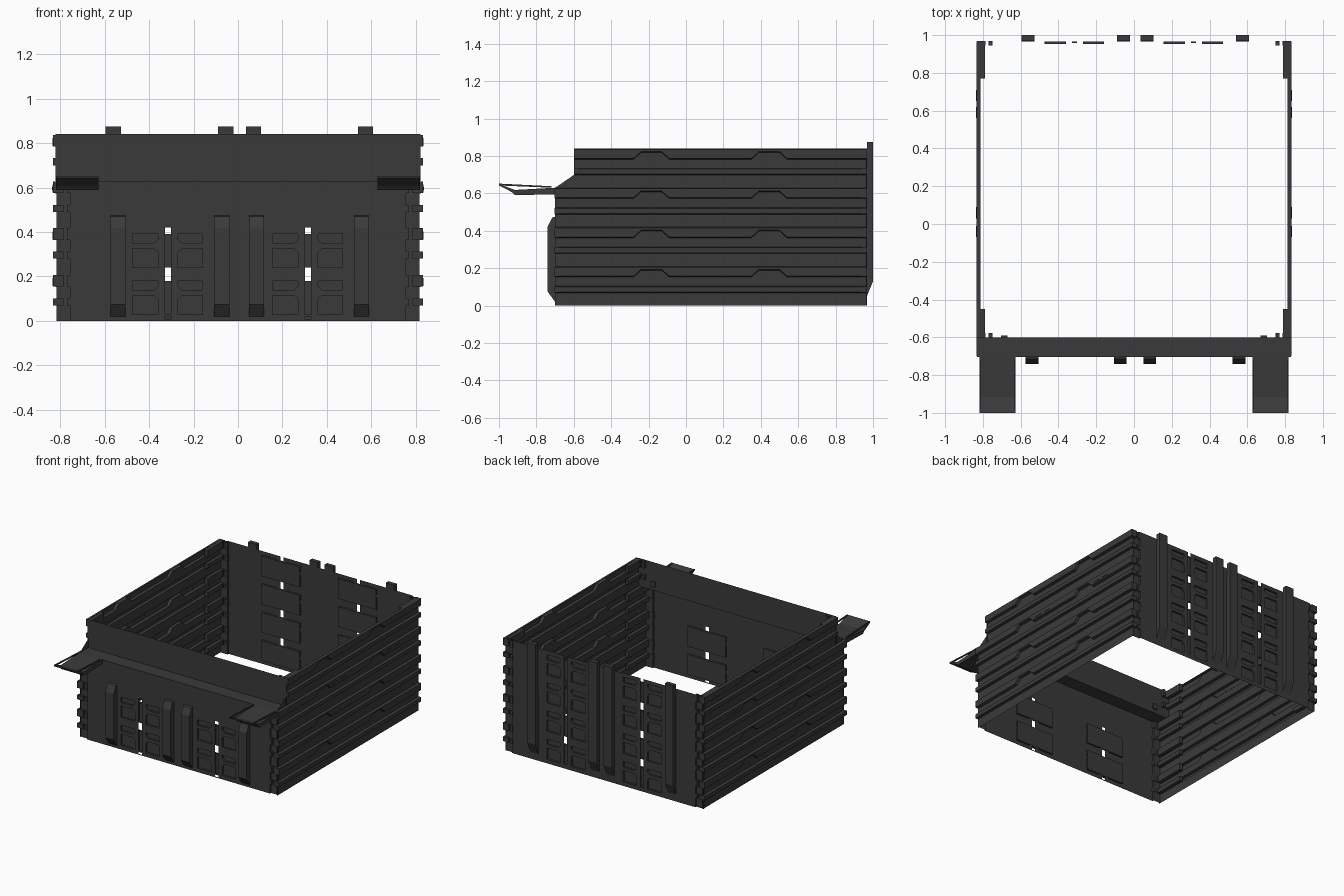
import bpy, bmesh

old = bpy.data.objects.get("Cube")
if old:
    bpy.data.objects.remove(old, do_unlink=True)

SHADE = (0.042, 0.042, 0.042, 1)
mat = bpy.data.materials.new("charcoal")
mat.use_nodes = True
mat.diffuse_color = SHADE
bsdf = mat.node_tree.nodes["Principled BSDF"]
bsdf.inputs["Base Color"].default_value = SHADE
bsdf.inputs["Roughness"].default_value = 0.8

TIER = 0.21      # height of one storey of the stacked pattern
TOP = 0.84
STEP = 0.63      # height of the front ledge


def finish(bm, name):
    bmesh.ops.remove_doubles(bm, verts=bm.verts, dist=0.0001)
    bmesh.ops.recalc_face_normals(bm, faces=bm.faces)
    mesh = bpy.data.meshes.new(name)
    bm.to_mesh(mesh)
    bm.free()
    mesh.materials.append(mat)
    obj = bpy.data.objects.new(name, mesh)
    bpy.context.collection.objects.link(obj)
    return obj


def poly(bm, pts):
    return bm.faces.new([bm.verts.new(p) for p in pts])


def add_box(bm, xs, ys, zs):
    face = poly(bm, [(xs[i], ys[j], zs[0]) for i, j in ((0, 0), (1, 0), (1, 1), (0, 1))])
    ext = bmesh.ops.extrude_face_region(bm, geom=[face], use_keep_orig=True)
    for v in ext["geom"]:
        if isinstance(v, bmesh.types.BMVert):
            v.co.z = zs[1]


def add_prism(bm, profile, x0, x1):
    """Extrude a (y, z) profile from x0 to x1."""
    poly(bm, [(x0, y, z) for y, z in profile])
    poly(bm, [(x1, y, z) for y, z in profile])
    for (ya, za), (yb, zb) in zip(profile, profile[1:] + profile[:1]):
        poly(bm, [(x0, ya, za), (x1, ya, za), (x1, yb, zb), (x0, yb, zb)])


def pocket(bm, y, depth, x0, x1, z0, z1, cut=0.0, inner=0, low=True, floor=True):
    """Recess in a wall sheet with an optional cut corner."""
    pts = [(x0, z0), (x1, z0), (x1, z1), (x0, z1)]
    if cut:
        i = (1 if inner > 0 else 0) if low else (2 if inner > 0 else 3)
        c, p, n = pts[i], pts[i - 1], pts[(i + 1) % 4]

        def toward(a, b):
            return tuple(u + max(-cut, min(cut, w - u)) for u, w in zip(a, b))
        a, b = toward(c, p), toward(c, n)
        poly(bm, [(q[0], y, q[1]) for q in (a, c, b)])
        pts[i:i + 1] = [a, b]
    for a, b in zip(pts, pts[1:] + pts[:1]):
        poly(bm, [(a[0], y, a[1]), (b[0], y, b[1]), (b[0], y + depth, b[1]), (a[0], y + depth, a[1])])
    if floor:
        poly(bm, [(q[0], y + depth, q[1]) for q in pts])


def panel_wall(name, y, inward, tiers, ztop, slot_top):
    """Thin wall with recessed panels, slots and through holes."""
    bm = bmesh.new()
    pockets, slots, holes = [], [], []
    for c in (-0.315, 0.315):
        for k in range(tiers):
            b = k * TIER
            for lo, hi, low in ((0.03, 0.115, False), (0.14, 0.18, True)):
                pockets.append((c - 0.16, c - 0.045, b + lo, b + hi, 1, low))
                pockets.append((c + 0.045, c + 0.155, b + lo, b + hi, -1, low))
            slots.append((c - 0.013, c + 0.013, b + 0.03, b + 0.18))
            holes.append((c - 0.013, c + 0.013, b + 0.18, min(b + 0.24, slot_top)))
            # backing sheet behind each pair of panels
            poly(bm, [(x, y + inward * 0.014, z) for x, z in (
                (c - 0.16, b + 0.03), (c + 0.155, b + 0.03), (c + 0.155, b + 0.18), (c - 0.16, b + 0.18))])
        if tiers == 2:
            holes.append((c - 0.013, c + 0.013, 0.006, 0.02))
    gaps = [r[:4] for r in pockets] + slots + holes
    xs = sorted({round(v, 4) for r in gaps for v in r[:2]} | {-0.755, 0.755})
    zs = sorted({round(v, 4) for r in gaps for v in r[2:]} | {0, ztop})
    for x0, x1 in zip(xs, xs[1:]):
        for z0, z1 in zip(zs, zs[1:]):
            cx, cz = (x0 + x1) / 2, (z0 + z1) / 2
            if not any(a < cx < b and c < cz < d for a, b, c, d in gaps):
                poly(bm, [(x0, y, z0), (x1, y, z0), (x1, y, z1), (x0, y, z1)])
    for x0, x1, z0, z1, inner, low in pockets:
        pocket(bm, y, inward * 0.014, x0, x1, z0, z1, 0.018, inner, low, False)
    for r in slots:
        pocket(bm, y, inward * 0.008, *r)
    # recessed corner strips
    for s in (-1, 1):
        yr = y + inward * 0.012
        poly(bm, [(s * 0.755, y, 0), (s * 0.755, yr, 0), (s * 0.755, yr, ztop), (s * 0.755, y, ztop)])
        poly(bm, [(s * 0.755, yr, 0), (s * 0.815, yr, 0), (s * 0.815, yr, ztop), (s * 0.755, yr, ztop)])
    return finish(bm, name)


panel_wall("front_wall", -0.70, 1, 2, STEP, 0.42)
panel_wall("back_wall", 0.967, -1, 4, TOP, TOP)

# Ledge and upper front wall
bm = bmesh.new()
for (ya, za), (yb, zb) in (((-0.705, STEP), (-0.60, STEP)), ((-0.60, STEP), (-0.60, TOP))):
    poly(bm, [(-0.82, ya, za), (0.82, ya, za), (0.82, yb, zb), (-0.82, yb, zb)])
finish(bm, "front_ledge")

# Corrugated side walls: raised bands whose lower edge lifts at two trapezoid notches
IN, OUT = 0.813, 0.833
rows = [(0, IN, 0)]
for k in range(4):
    b = k * TIER
    rows += [(b + 0.068, IN, 0), (b + 0.072, OUT, 0), (b + 0.10, OUT, 0), (b + 0.104, IN, 0),
             (b + 0.152, IN, 1), (b + 0.157, OUT, 1), (b + 0.205, OUT, 0), (b + 0.209, IN, 0)]
ys = [-0.70, -0.28, -0.24, -0.13, -0.09, 0.35, 0.39, 0.50, 0.54, 0.965]
lifted = {2, 3, 6, 7}
for s, name in ((1, "left_side_wall"), (-1, "right_side_wall")):
    bm = bmesh.new()
    grid = []
    for z, x, notch in rows:
        grid.append([bm.verts.new((s * x, -0.60 if i == 0 and z > STEP else y,
                                   z + (0.036 if notch and i in lifted else 0)))
                     for i, y in enumerate(ys)])
    for ra, rb in zip(grid, grid[1:]):
        for i in range(len(ys) - 1):
            bm.faces.new((ra[i], ra[i + 1], rb[i + 1], rb[i]))
    # small latch plates on the third storey
    for y in (-0.07, 0.03, 0.56, 0.65):
        add_box(bm, (s * 0.832, s * 0.836), (y, y + 0.06), (0.59, 0.603))
    finish(bm, name)

# Interlocking corner fingers
bm = bmesh.new()
for s in (-1, 1):
    for k in range(4):
        for lo, hi in ((0.07, 0.102), (0.155, 0.207)):
            z = (k * TIER + lo, k * TIER + hi)
            front = -0.60 if z[0] > 0.6 else -0.704
            add_box(bm, (s * 0.785, s * 0.832), (0.945, 0.968), z)
            add_box(bm, (s * 0.75, s * 0.77), (0.945, 0.968), z)
            add_box(bm, (s * 0.785, s * 0.832), (front, front + 0.022), z)
            add_box(bm, (s * 0.75, s * 0.77), (front, front + 0.022), z)
            add_box(bm, (s * 0.788, s * 0.814), (0.77, 0.95), z)
            add_box(bm, (s * 0.788, s * 0.814), (front + 0.02, -0.45), z)
    add_box(bm, (s * 0.67, s * 0.705), (-0.60, -0.59), (0.66, 0.70))
finish(bm, "corner_fingers")

# Vertical ribs with tapered ends
bm = bmesh.new()
for x in (-0.54, -0.073, 0.083, 0.555):
    add_prism(bm, [(-0.70, 0.02), (-0.74, 0.075), (-0.74, 0.42), (-0.715, 0.47), (-0.70, 0.475)],
              x - 0.034, x + 0.034)
finish(bm, "front_ribs")
bm = bmesh.new()
for x in (-0.561, -0.055, 0.069, 0.574):
    add_prism(bm, [(0.967, 0.05), (1.0, 0.13), (1.0, 0.875), (0.968, 0.875)], x - 0.034, x + 0.034)
finish(bm, "back_ribs")

# Projecting trays at the front corners
for s, name in ((1, "left_tray"), (-1, "right_tray")):
    bm = bmesh.new()
    xa, xb = s * 0.628, s * 0.818
    add_prism(bm, [(-0.70, 0.595), (-0.915, 0.59), (-0.93, 0.606), (-1.0, 0.642),
                   (-1.0, 0.65), (-0.915, 0.618), (-0.70, 0.63)], xa, xb)
    for x in (xa, xb - s * 0.008):
        add_prism(bm, [(-1.0, 0.642), (-0.72, 0.63), (-0.72, 0.638), (-1.0, 0.652)], x, x + s * 0.008)
    finish(bm, name)
